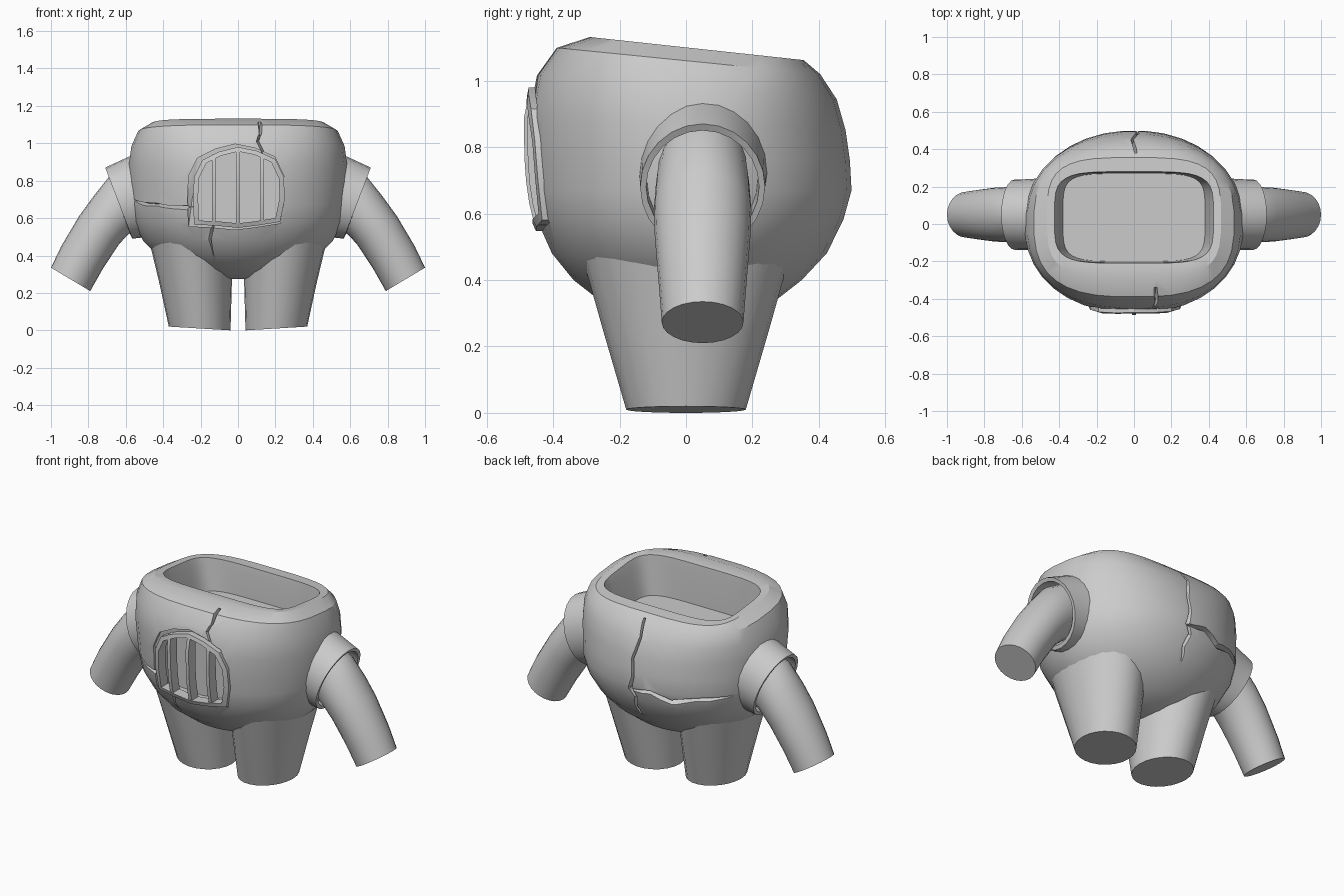
import bpy, bmesh, math
from mathutils import Vector
from mathutils.bvhtree import BVHTree

if "Cube" in bpy.data.objects:
    bpy.data.objects.remove(bpy.data.objects["Cube"])


def make(name, bm):
    bmesh.ops.recalc_face_normals(bm, faces=bm.faces)
    me = bpy.data.meshes.new(name)
    bm.to_mesh(me)
    bm.free()
    ob = bpy.data.objects.new(name, me)
    bpy.context.collection.objects.link(ob)
    return ob


def loft(name, rings, closed=False, tri=False):
    """Skin equal-sized rings; cap the ends or join last to first."""
    bm = bmesh.new()
    rows = [[bm.verts.new(p) for p in r] for r in rings]
    n = len(rows[0])
    pairs = list(zip(rows, rows[1:])) + ([(rows[-1], rows[0])] if closed else [])
    for a, b in pairs:
        for i in range(n):
            j = (i + 1) % n
            bm.faces.new((a[i], a[j], b[j], b[i]))
    if not closed:
        bm.faces.new(rows[0])
        bm.faces.new(rows[-1])
    if tri:
        bmesh.ops.triangulate(bm, faces=bm.faces)
    return make(name, bm)


def activate(ob):
    bpy.ops.object.select_all(action='DESELECT')
    ob.select_set(True)
    bpy.context.view_layer.objects.active = ob


def smooth(ob, deg=35):
    activate(ob)
    bpy.ops.object.shade_smooth_by_angle(angle=math.radians(deg))


def cut(ob, cutter):
    m = ob.modifiers.new("cut", 'BOOLEAN')
    m.operation, m.solver, m.object = 'DIFFERENCE', 'EXACT', cutter
    activate(ob)
    bpy.ops.object.modifier_apply(modifier=m.name)
    bpy.data.objects.remove(cutter)


def mirror(ob):
    smooth(ob)
    m = ob.modifiers.new("mirror", 'MIRROR')
    m.use_mirror_merge = False


def body_ring(z, tilt, hx, yf, yb, n, seg=36):
    pts = []
    for i in range(seg):
        a = 2 * math.pi * (i + .5) / seg
        c, s = math.cos(a), math.sin(a)
        x = hx * math.copysign(abs(c) ** (2 / n), c)
        y = (yf + yb) / 2 + (yb - yf) / 2 * math.copysign(abs(s) ** (2 / n), s)
        pts.append((x, y, z + tilt * y))
    return pts


def tube_ring(p, q, ry, cy, seg=24):
    """Ellipse whose xz diameter runs from p to q."""
    cx, cz = (p[0] + q[0]) / 2, (p[1] + q[1]) / 2
    dx, dz = (p[0] - q[0]) / 2, (p[1] - q[1]) / 2
    return [(cx + dx * math.cos(t), cy + ry * math.sin(t), cz + dz * math.cos(t))
            for t in (2 * math.pi * i / seg for i in range(seg))]


# Hollow pot-shaped body: underside up to the rim, then down to the inner floor
body = loft("body", [body_ring(*r) for r in (
    (.275, 0, .08, -.07, .08, 2), (.285, 0, .17, -.14, .15, 2),
    (.33, 0, .31, -.25, .26, 2), (.40, 0, .43, -.34, .35, 2),
    (.48, 0, .51, -.405, .425, 2), (.58, 0, .56, -.45, .475, 2.1),
    (.67, 0, .58, -.467, .50, 2.1), (.77, -.02, .587, -.475, .495, 2.1),
    (.87, -.04, .587, -.475, .482, 2.2), (.98, -.08, .572, -.45, .455, 2.4),
    (1.06, -.10, .535, -.39, .405, 2.8), (1.10, -.108, .465, -.29, .355, 3.6),
    (1.098, -.108, .425, -.21, .28, 4.5), (1.05, -.08, .41, -.205, .275, 5),
    (.88, 0, .38, -.20, .27, 5))])
tree = BVHTree.FromPolygons([v.co for v in body.data.vertices],
                            [p.vertices for p in body.data.polygons])


def surf(x, z, side=-1):
    """Point and normal on the front (-1) or back (1) of the body."""
    hit = tree.ray_cast(Vector((x, 2 * side, z)), Vector((0, -side, 0)))
    if hit[0] is None:
        hit = tree.find_nearest(Vector((x, .4 * side, z)))
    return hit[0], hit[1]


# Firebox outline on the front
OUTLINE = [(-.235, .565), (-.24, .70), (-.235, .82), (-.19, .91), (-.1, .955), (0, .98),
           (.1, .96), (.2, .915), (.245, .82), (.25, .70), (.225, .58), (.1, .56),
           (0, .548), (-.12, .56)]


def outline(scale, dx=0, dz=0):
    return [(x * scale + dx, .765 + (z - .765) * scale + dz) for x, z in OUTLINE]


def on_surf(pts, off):
    return [surf(x, z)[0] + Vector((0, off, 0)) for x, z in pts]


def flat(pts, y):
    return [(x, y, z) for x, z in pts]


# Cracks: V-shaped grooves following the body surface
def crack(side, pts, depth=.035):
    ps = [surf(x, z, side) for x, z, w in pts]
    rings = []
    for i, (p, nrm) in enumerate(ps):
        t = (ps[min(i + 1, len(ps) - 1)][0] - ps[max(i - 1, 0)][0]).normalized()
        b = nrm.cross(t).normalized() * pts[i][2]
        if p.y * nrm.y < 0:
            nrm = -nrm
        rings.append([p + b + nrm * .03, p - b + nrm * .03, p - nrm * depth])
    cut(body, loft("crack_cutter", rings, tri=True))


crack(-1, [(.115, 1.115, .014), (.12, 1.05, .012), (.105, 1.01, .012), (.13, .96, .012), (.125, .90, .01)])
crack(-1, [(-.56, .70, .006), (-.50, .675, .016), (-.43, .672, .014), (-.37, .66, .014), (-.22, .655, .022)])
crack(-1, [(-.125, .59, .012), (-.15, .49, .013), (-.13, .40, .004)])
crack(1, [(.01, 1.04, .012), (-.01, .95, .012), (.02, .83, .014), (.01, .73, .016), (.03, .64, .022)])
crack(1, [(.03, .645, .01), (-.10, .66, .024), (-.22, .615, .028), (-.34, .645, .02), (-.50, .66, .004)])
crack(1, [(.03, .655, .02), (.0, .60, .018), (.02, .53, .016), (.0, .46, .005)])

# Firebox recess with a shallow ledge around it
ledge = outline(1.06, -.015, .003)
cut(body, loft("ledge_cutter", [flat(ledge, -.7), on_surf(ledge, .015)], tri=True))
hole = outline(.95)
cut(body, loft("recess_cutter", [flat(hole, -.7), flat(hole, -.345)]))
smooth(body, 32)

# Grille frame and bars
inner = outline(.89)
frame = loft("grille_frame", [on_surf(outline(1), .05), on_surf(outline(1), -.018),
                              on_surf(inner, -.018), on_surf(inner, .05)], closed=True)
smooth(frame, 25)
for k, x in enumerate((-.13, 0, .13)):
    top, bot = .955 - abs(x) * .12, .565
    rows = []
    for i in range(7):
        z = bot + (top - bot) * i / 6
        y = surf(x, z)[0].y
        rows.append([(x - .01, y - .014, z), (x + .01, y - .014, z),
                     (x + .01, y + .05, z), (x - .01, y + .05, z)])
    smooth(loft(f"grille_bar_{k + 1}", rows))

# Tapered legs, soles slightly lifted on the outside
legs = []
for z, x0, x1, ry in ((0, .04, .37, .18), (.25, .033, .42, .25), (.48, .025, .475, .315)):
    r = tube_ring((x1, z), (x0, z), ry, 0)
    legs.append([(x, y, z + (.02 * (x - .04) / .33 if z == 0 else 0)) for x, y, _ in r])
mirror(loft("legs", legs))

# Shoulder sleeves, hollow toward the arms
mirror(loft("shoulder_sleeves", [
    tube_ring((.48, .965), (.46, .51), .20, .05), tube_ring((.58, .93), (.52, .495), .19, .05),
    tube_ring((.71, .87), (.565, .49), .188, .05), tube_ring((.698, .85), (.575, .51), .17, .05),
    tube_ring((.52, .90), (.46, .54), .165, .05)], closed=True))

# Arms
mirror(loft("arms", [
    tube_ring((.55, .90), (.44, .62), .13, .05), tube_ring((.69, .82), (.52, .57), .14, .05),
    tube_ring((.77, .72), (.60, .50), .147, .05), tube_ring((.85, .61), (.64, .455), .144, .05),
    tube_ring((.945, .45), (.725, .325), .132, .05),
    tube_ring((1.0, .335), (.79, .21), .123, .05)]))
